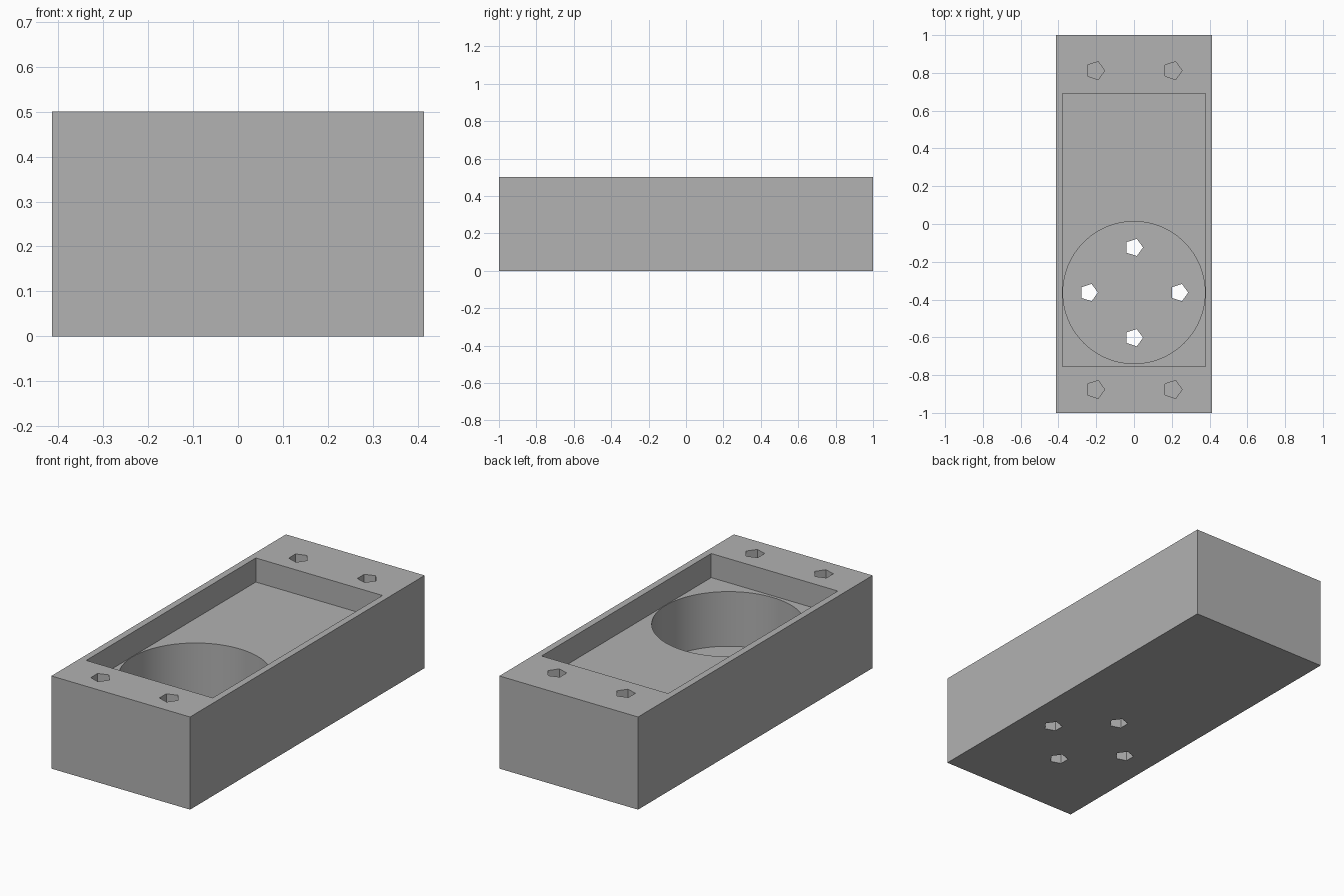
import bpy
import math

if "Cube" in bpy.data.objects:
    bpy.data.objects.remove(bpy.data.objects["Cube"], do_unlink=True)

HEIGHT = 0.5
POCKET_FLOOR = 0.37
WELL_FLOOR = 0.075
WELL_Y = -0.363

# Single grey material
grey = bpy.data.materials.new("plain grey")
grey.use_nodes = True
colour = (0.445, 0.445, 0.445, 1)
grey.diffuse_color = colour
grey.node_tree.nodes["Principled BSDF"].inputs["Base Color"].default_value = colour


def box(name, x, y, z):
    """Box from (min, max) ranges."""
    bpy.ops.mesh.primitive_cube_add(size=1, location=[sum(r) / 2 for r in (x, y, z)])
    ob = bpy.context.object
    ob.name = name
    ob.scale = [r[1] - r[0] for r in (x, y, z)]
    bpy.ops.object.transform_apply(location=True, scale=True)
    ob.data.materials.append(grey)
    return ob


def prism(name, sides, radius, x, y, z):
    """Upright prism with one corner pointing to +x."""
    bpy.ops.mesh.primitive_cylinder_add(
        vertices=sides, radius=radius, depth=z[1] - z[0],
        location=(x, y, sum(z) / 2), rotation=(0, 0, -math.pi / 2))
    ob = bpy.context.object
    ob.name = name
    bpy.ops.object.transform_apply(location=True, rotation=True)
    ob.data.materials.append(grey)
    return ob


def cut(body, cutter):
    """Subtract the cutter and discard it."""
    cutter.hide_render = True
    mod = body.modifiers.new("cut", "BOOLEAN")
    mod.operation = "DIFFERENCE"
    mod.solver = "EXACT"
    mod.object = cutter
    bpy.context.view_layer.objects.active = body
    bpy.ops.object.modifier_apply(modifier=mod.name)
    bpy.data.objects.remove(cutter, do_unlink=True)


# Solid block
body = box("housing_block", (-0.414, 0.414), (-1, 1), (0, HEIGHT))

# Rectangular pocket and round well
cut(body, box("pocket_cutter", (-0.378, 0.378), (-0.755, 0.692), (POCKET_FLOOR, 0.7)))
cut(body, prism("well_cutter", 96, 0.376, 0, WELL_Y, (WELL_FLOOR, 0.6)))

# Four holes through the well floor
for i in range(4):
    a = i * math.pi / 2
    cut(body, prism("floor_hole_cutter", 5, 0.048, 0.239 * math.cos(a),
                    WELL_Y + 0.239 * math.sin(a), (-0.1, 0.2)))

# Blind screw holes in the end rims
for x in (-0.205, 0.205):
    for y in (-0.876, 0.812):
        cut(body, prism("screw_hole_cutter", 5, 0.05, x, y, (0.25, 0.6)))

# Smooth the well wall, keep the corners sharp
bpy.ops.object.select_all(action="DESELECT")
body.select_set(True)
bpy.context.view_layer.objects.active = body
bpy.ops.object.shade_smooth_by_angle(angle=math.radians(30))
